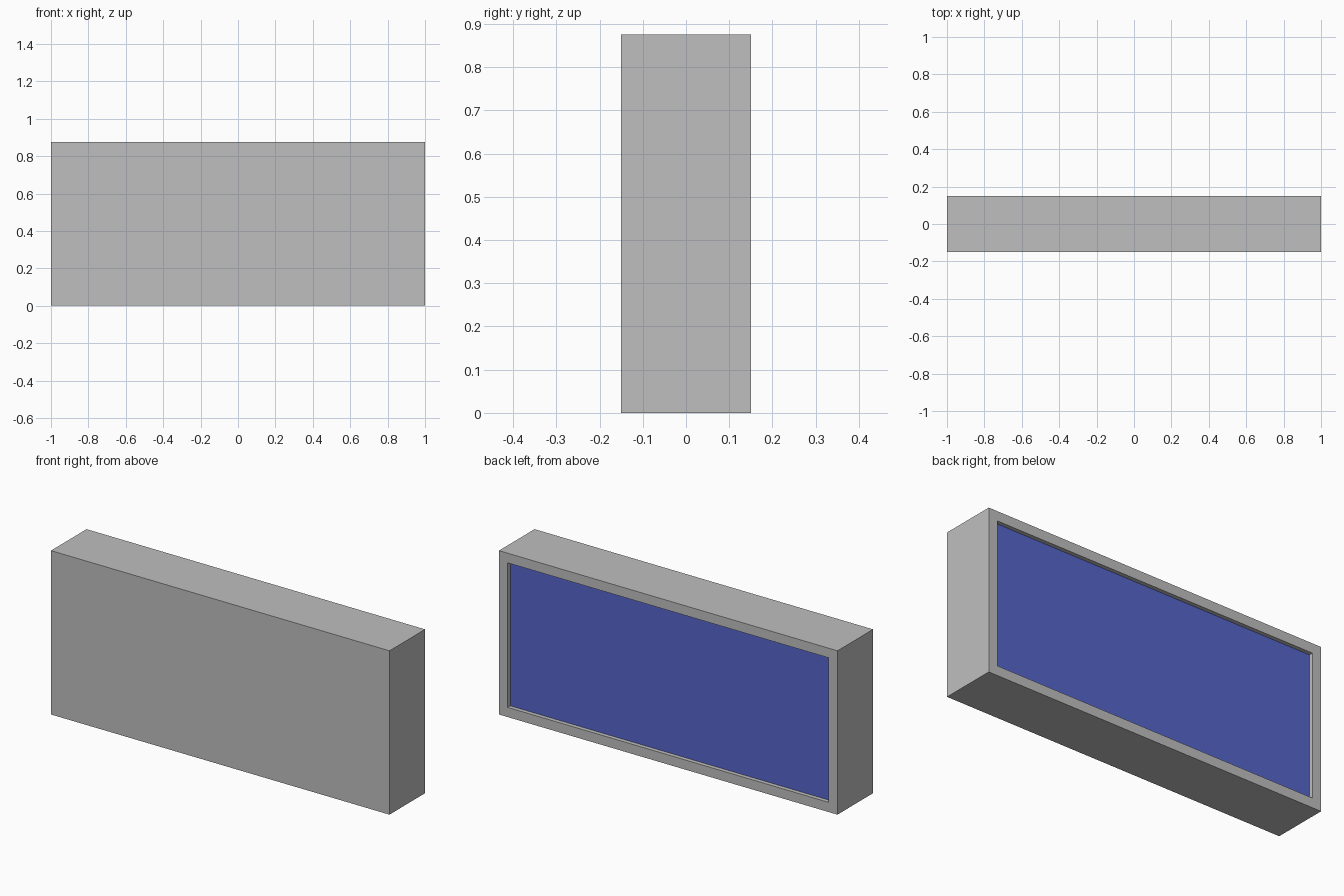
import bpy
import bmesh
from mathutils import Matrix, Vector

WIDTH, DEPTH, HEIGHT = 2.0, 0.3, 0.875
BORDER, RECESS = 0.073, 0.022

cube = bpy.data.objects.get("Cube")
if cube:
    bpy.data.objects.remove(cube, do_unlink=True)


def make_material(name, rgb):
    mat = bpy.data.materials.new(name)
    mat.use_nodes = True
    mat.diffuse_color = (*rgb, 1)
    mat.node_tree.nodes["Principled BSDF"].inputs["Base Color"].default_value = (*rgb, 1)
    return mat


grey = make_material("grey casing", (0.52, 0.52, 0.52))
blue = make_material("blue panel", (0.095, 0.13, 0.597))

# Casing: a box whose back face is inset and sunk to form a framed panel
bm = bmesh.new()
bmesh.ops.create_cube(bm, size=1, matrix=Matrix.Diagonal((WIDTH, DEPTH, HEIGHT, 1)))
bmesh.ops.translate(bm, verts=bm.verts, vec=(0, 0, HEIGHT / 2))
bm.normal_update()
panel = max(bm.faces, key=lambda f: f.normal.y)
bmesh.ops.inset_individual(bm, faces=[panel], thickness=BORDER)

# Recess walls stay grey, the sunken panel is blue
sunk = bmesh.ops.extrude_discrete_faces(bm, faces=[panel])["faces"][0]
rim = [e for e in bm.edges if e.is_boundary and not any(f is sunk for f in e.link_faces)]
bmesh.ops.translate(bm, verts=sunk.verts, vec=Vector((0, -RECESS, 0)))
if rim:
    bmesh.ops.bridge_loops(bm, edges=rim + list(sunk.edges))
sunk.material_index = 1
bmesh.ops.recalc_face_normals(bm, faces=bm.faces)

mesh = bpy.data.meshes.new("framed_casing")
bm.to_mesh(mesh)
bm.free()
mesh.materials.append(grey)
mesh.materials.append(blue)
casing = bpy.data.objects.new("framed_casing", mesh)
bpy.context.scene.collection.objects.link(casing)
